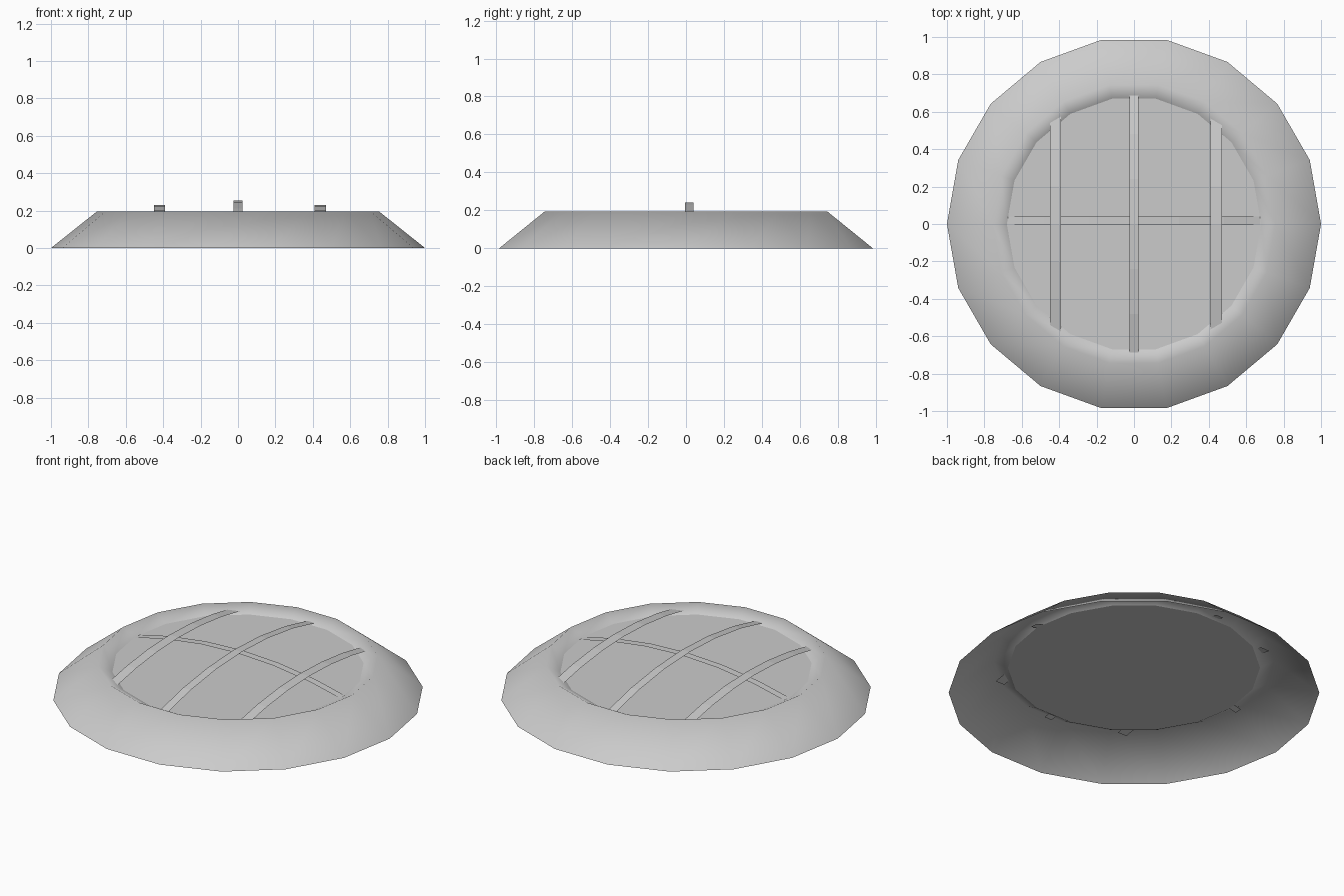
import bpy, math

cube = bpy.data.objects.get("Cube")
if cube:
    bpy.data.objects.remove(cube, do_unlink=True)

grey = bpy.data.materials.new("plain grey")
grey.use_nodes = True
COLOUR = (0.6, 0.6, 0.6, 1)
grey.diffuse_color = COLOUR
grey.node_tree.nodes["Principled BSDF"].inputs["Base Color"].default_value = COLOUR

SIDES = 18


def make(name, verts, faces, smooth=False):
    mesh = bpy.data.meshes.new(name)
    mesh.from_pydata(verts, [], faces)
    mesh.materials.append(grey)
    mesh.polygons.foreach_set("use_smooth", [smooth] * len(mesh.polygons))
    obj = bpy.data.objects.new(name, mesh)
    bpy.context.collection.objects.link(obj)
    return obj


def ring(radius, z):
    step = math.tau / SIDES
    return [(radius * math.cos(i * step), radius * math.sin(i * step), z)
            for i in range(SIDES)]


# Sloping outer wall, rounded rim and short inner wall, open underneath
profile = [(1.0, 0.0), (0.755, 0.195), (0.68, 0.155)]
verts = [v for r, z in profile for v in ring(r, z)]
faces = []
for k in range(len(profile) - 1):
    for i in range(SIDES):
        j = (i + 1) % SIDES
        a, b = k * SIDES, (k + 1) * SIDES
        faces.append((a + i, a + j, b + j, b + i))
make("rim_wall", verts, faces, smooth=True)

# Flat recessed panel
make("recessed_panel", ring(0.68, 0.155), [tuple(range(SIDES))])


# Thin arched strips over the panel
def strip(name, centre, width, reach, top, along_x=False, segments=6):
    verts = []
    for i in range(segments + 1):
        t = reach * (2 * i / segments - 1)
        z = top - 0.19 * t * t
        for side in (-0.5, 0.5):
            s = centre + side * width
            verts.append((t, -s, z) if along_x else (s, t, z))
    faces = [(2 * i, 2 * i + 1, 2 * i + 3, 2 * i + 2) for i in range(segments)]
    if along_x:
        faces = [f[::1] for f in faces]
    make(name, verts, faces)


strip("right_bar", -0.42, 0.06, 0.60, 0.23)
strip("middle_bar", 0.0, 0.05, 0.72, 0.255)
strip("left_bar", 0.44, 0.06, 0.60, 0.23)
strip("cross_bar", -0.017, 0.045, 0.72, 0.243, along_x=True)
